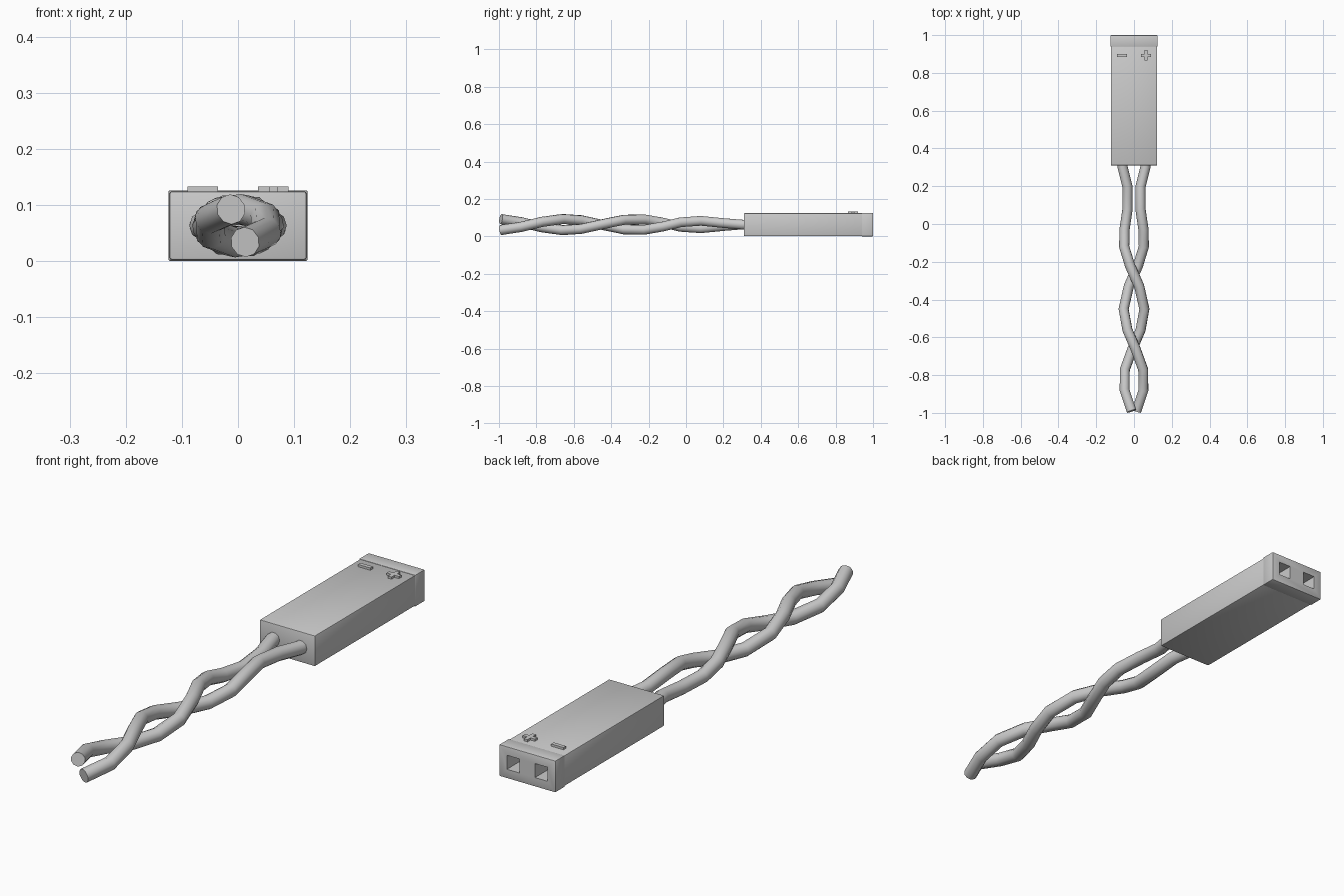
import bpy, bmesh, math
from mathutils import Vector

cube = bpy.data.objects.get("Cube")
if cube:
    bpy.data.objects.remove(cube, do_unlink=True)

grey = bpy.data.materials.new("light_grey_plastic")
grey.use_nodes = True
grey.diffuse_color = (0.6, 0.6, 0.6, 1)
grey.node_tree.nodes["Principled BSDF"].inputs["Base Color"].default_value = (0.6, 0.6, 0.6, 1)


def add_object(name, data):
    ob = bpy.data.objects.new(name, data)
    bpy.context.collection.objects.link(ob)
    data.materials.append(grey)
    return ob


def smooth(ob):
    bpy.ops.object.select_all(action='DESELECT')
    ob.select_set(True)
    bpy.context.view_layer.objects.active = ob
    bpy.ops.object.shade_smooth_by_angle(angle=math.radians(40))


def box(name, low, high, bevel=0):
    low, high = Vector(low), Vector(high)
    bm = bmesh.new()
    bmesh.ops.create_cube(bm, size=1)
    for v in bm.verts:
        v.co = (low + high) / 2 + v.co * (high - low)
    if bevel:
        bmesh.ops.bevel(bm, geom=bm.edges[:], offset=bevel, segments=2,
                        profile=0.5, affect='EDGES')
    mesh = bpy.data.meshes.new(name)
    bm.to_mesh(mesh)
    bm.free()
    return add_object(name, mesh)


# Connector housing: long body and a slightly prouder rear collar
housing = [box("housing_body", (-0.122, 0.31, 0.002), (0.122, 0.945, 0.124), 0.004),
           box("housing_collar", (-0.124, 0.94, 0), (0.124, 1, 0.126), 0.003)]

# Square pin sockets in the rear face
for side, sx in (("right", -0.062), ("left", 0.062)):
    cutter = box(side + "_socket_cutter", (sx - 0.028, 0.86, 0.036), (sx + 0.028, 1.05, 0.092))
    cutter.hide_render = True
    cutter.hide_set(True)
    cutter.display_type = 'WIRE'
    for part in housing:
        cut = part.modifiers.new(side + "_socket", 'BOOLEAN')
        cut.operation = 'DIFFERENCE'
        cut.object = cutter
        cut.solver = 'EXACT'
for part in housing:
    smooth(part)


# Raised polarity marks on top
def bar(name, x, half_x, half_y):
    box(name, (x - half_x, 0.893 - half_y, 0.12), (x + half_x, 0.893 + half_y, 0.133))


bar("minus_mark", -0.063, 0.027, 0.008)
bar("plus_mark_across", 0.063, 0.027, 0.008)
bar("plus_mark_along", 0.063, 0.008, 0.027)

# Twisted pair of wires, the second half a turn out of phase
twist_stops = (-0.03, -0.12, -0.22, -0.33, -0.45, -0.56, -0.66, -0.77, -0.88, -0.99)
for name, sign in (("right_wire", 1), ("left_wire", -1)):
    offsets = [(-0.06, 0.33, 0), (-0.06, 0.3, 0), (-0.035, 0.2, -0.008), (-0.034, 0.08, -0.02)]
    for y in twist_stops:
        angle = (-0.08 - y) * math.pi / 0.375
        offsets.append((-0.055 * math.cos(angle), y, 0.03 * math.sin(angle)))
    curve = bpy.data.curves.new(name, 'CURVE')
    curve.dimensions = '3D'
    curve.bevel_depth = 0.027
    curve.bevel_resolution = 3
    curve.use_fill_caps = True
    spline = curve.splines.new('POLY')
    spline.points.add(len(offsets) - 1)
    for point, (x, y, z) in zip(spline.points, offsets):
        point.co = (sign * x, y, 0.063 + sign * z, 1)
    wire = add_object(name, curve)
    bpy.ops.object.select_all(action='DESELECT')
    wire.select_set(True)
    bpy.context.view_layer.objects.active = wire
    bpy.ops.object.convert(target='MESH')
    smooth(bpy.context.object)
